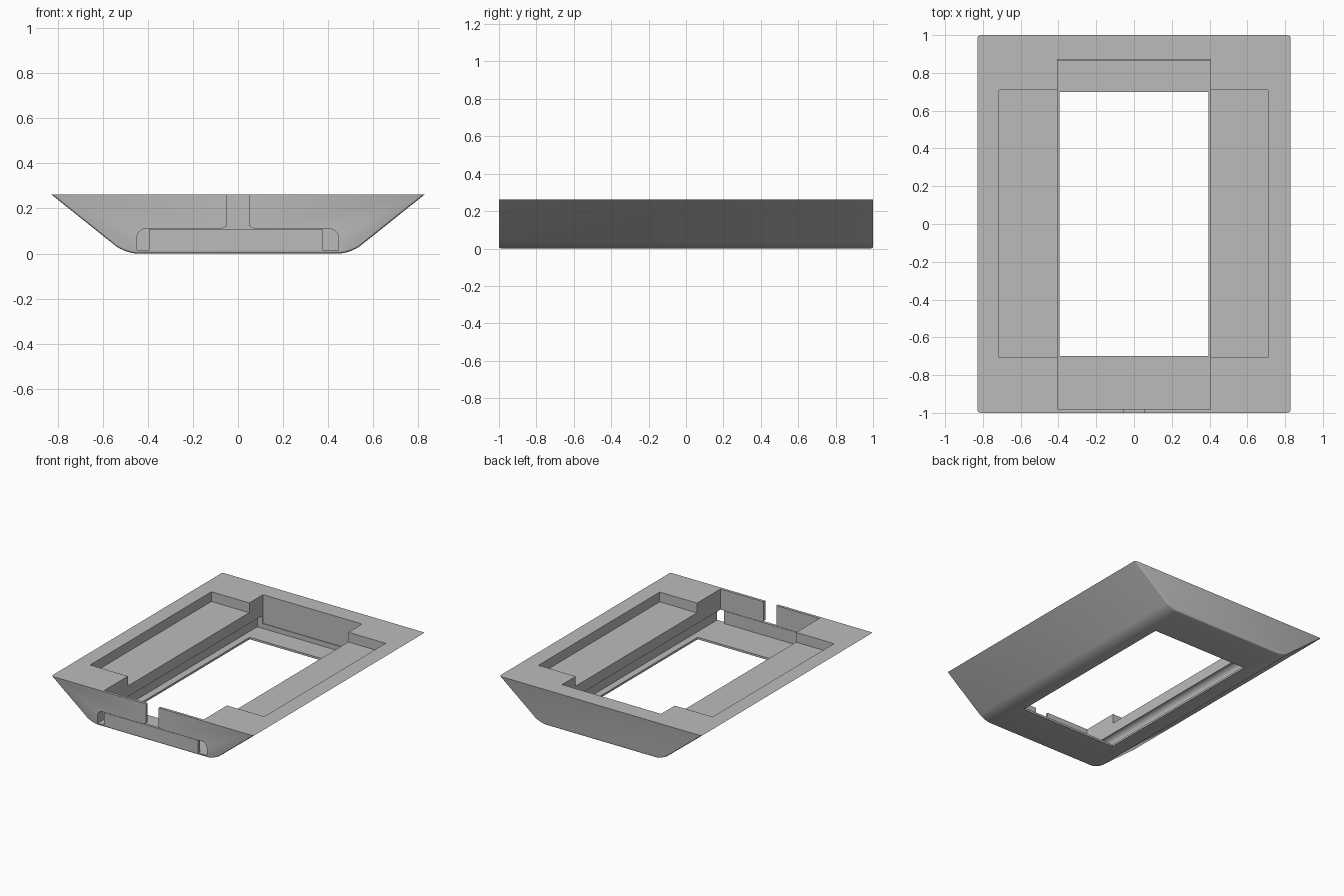
import bpy, bmesh, math
from mathutils import Vector

cube = bpy.data.objects.get("Cube")
if cube:
    bpy.data.objects.remove(cube, do_unlink=True)

grey = bpy.data.materials.new("plain_grey")
grey.use_nodes = True
grey.diffuse_color = (0.5, 0.5, 0.5, 1)
grey.node_tree.nodes["Principled BSDF"].inputs["Base Color"].default_value = (0.5, 0.5, 0.5, 1)

TOP = 0.262


def prism(name, profile, y0, y1, rounding=None):
    """Extrude an (x, z) profile along y; rounding(bm) may soften edges."""
    bm = bmesh.new()
    face = bm.faces.new([bm.verts.new((x, y0, z)) for x, z in profile])
    ext = bmesh.ops.extrude_face_region(bm, geom=[face])
    verts = [v for v in ext["geom"] if isinstance(v, bmesh.types.BMVert)]
    bmesh.ops.translate(bm, verts=verts, vec=Vector((0, y1 - y0, 0)))
    bmesh.ops.recalc_face_normals(bm, faces=bm.faces)
    if rounding:
        rounding(bm)
    mesh = bpy.data.meshes.new(name)
    bm.to_mesh(mesh)
    bm.free()
    mesh.materials.append(grey)
    obj = bpy.data.objects.new(name, mesh)
    bpy.context.collection.objects.link(obj)
    return obj


def box(name, x0, x1, y0, y1, z0, z1):
    return prism(name, [(x0, z0), (x1, z0), (x1, z1), (x0, z1)], y0, y1)


def soften(bm, test, offset, segments):
    edges = [e for e in bm.edges if test(e.verts[0].co, e.verts[1].co)]
    bmesh.ops.bevel(bm, geom=edges, offset=offset, segments=segments,
                    profile=0.5, affect='EDGES', clamp_overlap=True)


def along_y(a, b):
    return abs(a.y - b.y) > 0.1


def round_body(bm):
    # broad bottom corners, then a fine round on both ends
    soften(bm, lambda a, b: along_y(a, b) and a.z < 0.1, 0.055, 8)
    soften(bm, lambda a, b: not along_y(a, b) and min(a.z, b.z) < TOP - 0.01, 0.012, 3)


def round_channel(bm):
    soften(bm, lambda a, b: along_y(a, b) and a.z > 0.1, 0.04, 6)


# Sloping frame body
frame = prism("frame", [(-0.5, 0), (0.5, 0), (0.828, TOP), (-0.828, TOP)], -1, 1, round_body)

# Openings: main bay, panel channel, window, side trays and cable notch
cutters = [
    prism("channel_cutter", [(-0.448, 0.015), (0.445, 0.015), (0.445, 0.11), (-0.448, 0.11)],
          -1.1, 0.865, round_channel),
    box("bay_cutter", -0.405, 0.405, -0.98, 0.87, 0.05, 0.5),
    box("window_cutter", -0.395, 0.395, -0.7, 0.7, -0.1, 0.06),
    box("tray_cutter", -0.715, 0.71, -0.707, 0.71, 0.19, 0.5),
    prism("notch_cutter", [(-0.068, 0.09), (0.068, 0.09), (0.068, 0.112), (0.052, 0.12),
                           (0.052, 0.5), (-0.052, 0.5), (-0.052, 0.12), (-0.068, 0.112)], -1.1, -0.9),
]
for cutter in cutters:
    cutter.hide_render = True
    mod = frame.modifiers.new(cutter.name, 'BOOLEAN')
    mod.operation = 'DIFFERENCE'
    mod.solver = 'EXACT'
    mod.object = cutter
bpy.context.view_layer.objects.active = frame
frame.select_set(True)
for mod in list(frame.modifiers):
    bpy.ops.object.modifier_apply(modifier=mod.name)
for cutter in cutters:
    bpy.data.objects.remove(cutter, do_unlink=True)
bpy.ops.object.shade_smooth_by_angle(angle=math.radians(25))

# Closing plate in the front of the channel
box("front_plate", -0.395, 0.375, -1, -0.98, 0.012, 0.108)
